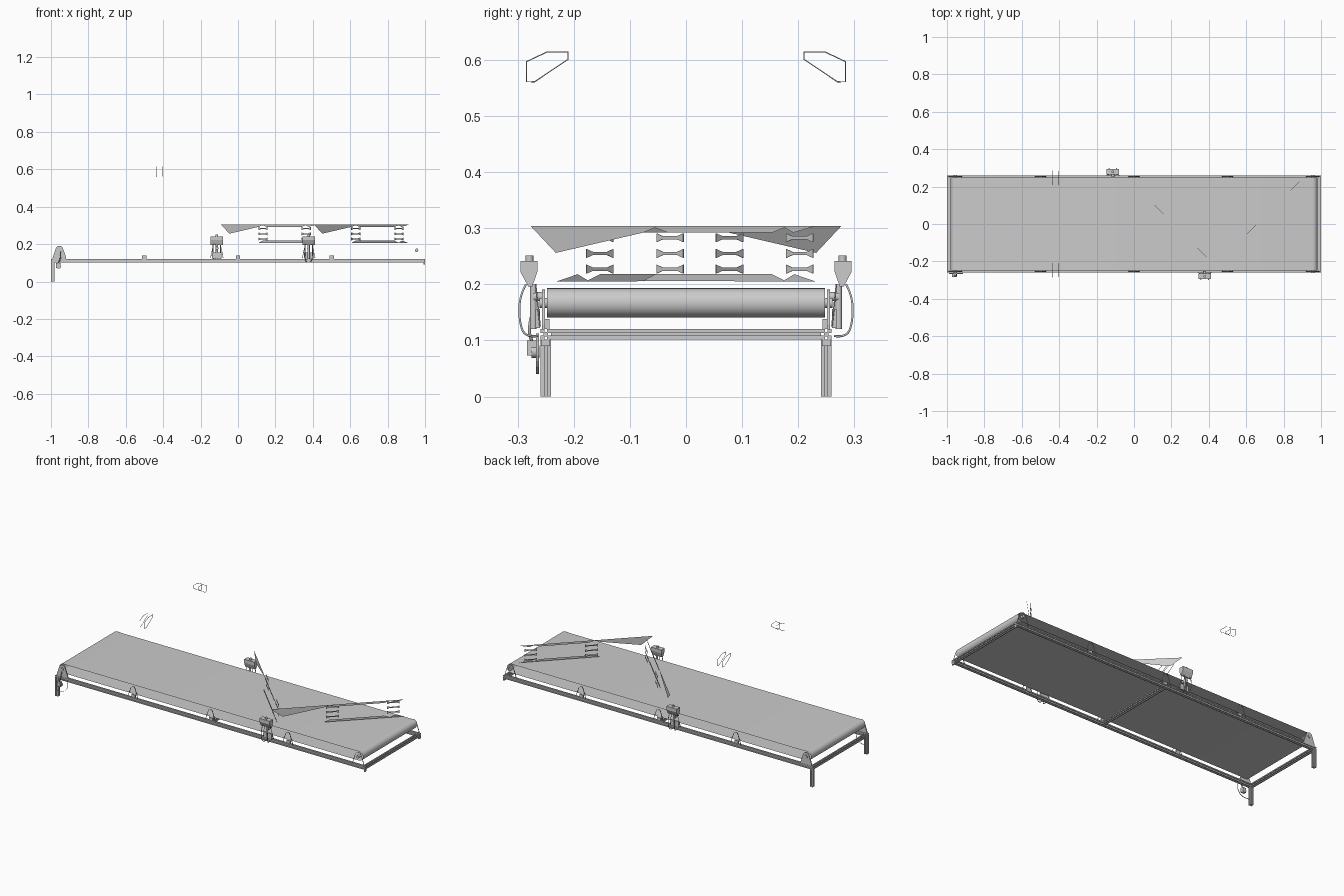
import bpy, bmesh, math
from mathutils import Vector, Matrix

if "Cube" in bpy.data.objects:
    bpy.data.objects.remove(bpy.data.objects["Cube"])


def finish(name, bm, smooth=False):
    me = bpy.data.meshes.new(name)
    bm.to_mesh(me)
    bm.free()
    ob = bpy.data.objects.new(name, me)
    bpy.context.collection.objects.link(ob)
    if smooth:
        bpy.ops.object.select_all(action='DESELECT')
        ob.select_set(True)
        bpy.context.view_layer.objects.active = ob
        bpy.ops.object.shade_smooth_by_angle(angle=math.radians(40))
    return ob


def prism(name, pts, origin, u, v, w, depth, caps=True, smooth=False):
    """Extrude a 2D profile (u, v axes) by depth along w."""
    bm = bmesh.new()
    o, u, v, w = map(Vector, (origin, u, v, w))
    a = [bm.verts.new(o + u * p + v * q) for p, q in pts]
    b = [bm.verts.new(x.co + w * depth) for x in a]
    n = len(a)
    for i in range(n):
        j = (i + 1) % n
        bm.faces.new((a[i], a[j], b[j], b[i]))
    if caps:
        bm.faces.new(a[::-1])
        bm.faces.new(b)
        bmesh.ops.recalc_face_normals(bm, faces=bm.faces)
    return finish(name, bm, smooth)


def box(name, x0, x1, y0, y1, z0, z1):
    return prism(name, [(x0, y0), (x1, y0), (x1, y1), (x0, y1)], (0, 0, z0), X, Y, Z, z1 - z0)


def cyl(name, c, axis, r, length, seg=20):
    bm = bmesh.new()
    rot = Vector((0, 0, 1)).rotation_difference(Vector(axis)).to_matrix().to_4x4()
    bmesh.ops.create_cone(bm, cap_ends=True, segments=seg, radius1=r, radius2=r,
                          depth=length, matrix=Matrix.Translation(c) @ rot)
    return finish(name, bm, True)


def tube(name, pts, r, cyclic=False, kind='POLY'):
    cu = bpy.data.curves.new(name, 'CURVE')
    cu.dimensions = '3D'
    cu.bevel_depth, cu.bevel_resolution, cu.resolution_u = r, 1, 8
    sp = cu.splines.new(kind)
    sp.points.add(len(pts) - 1)
    for p, c in zip(sp.points, pts):
        p.co = (*c, 1)
    sp.use_cyclic_u = cyclic
    if kind == 'NURBS':
        sp.order_u, sp.use_endpoint_u = 3, True
    ob = bpy.data.objects.new(name, cu)
    bpy.context.collection.objects.link(ob)
    return ob


X, Y, Z = (1, 0, 0), (0, 1, 0), (0, 0, 1)

# slotted aluminium section used for the whole frame
h, s, d = .009, .0025, .005
side = [(-h, -h), (-s, -h), (-s, -h + d), (s, -h + d), (s, -h)]
slot = []
for k in range(4):
    c, sn = round(math.cos(k * math.pi / 2)), round(math.sin(k * math.pi / 2))
    slot += [(p * c - q * sn, p * sn + q * c) for p, q in side]

for sy, tag in ((-1, 'front'), (1, 'back')):
    y = sy * .25
    prism(tag + '_rail', slot, (-1, y, .111), Y, Z, X, 2)
    prism(tag + '_leg', slot, (-.991, y, 0), X, Y, Z, .102)
    box(tag + '_foot', .993, 1, y - .008, y + .008, .09, .102)
for x in (-.991, 0, .991):
    prism('cross_bar', slot, (x, -.241, .111), X, Z, Y, .482)

# open belt loop
ZC, R, XE = .167, .026, .955
loop = []
for cx, a0 in ((XE, -90), (-XE, 90)):
    for i in range(17):
        a = math.radians(a0 + i * 180 / 16)
        loop.append((cx + R * math.cos(a), ZC + R * math.sin(a)))
prism('belt', loop, (0, .248, 0), X, Z, (0, -1, 0), .496, caps=False, smooth=True)


# side plates and bearings
def bracket_profile(base, top, r):
    arc = [(r * math.cos(math.radians(a)), top - r + r * math.sin(math.radians(a)))
           for a in range(20, 161, 20)]
    return [(-base, .12), (base, .12), (base, .128)] + arc + [(-base, .128)]


for sy in (-1, 1):
    Yo = (0, sy, 0)
    y0 = sy * .251
    prism('drive_side_plate', bracket_profile(.036, .191, .02), (-.955, y0, 0), X, Z, Yo, .006)
    prism('idler_side_plate', bracket_profile(.036, .191, .02), (.955, y0, 0), X, Z, Yo, .006, caps=False)
    for x in (-.5, 0, .5):
        prism('belt_support', bracket_profile(.03, .187, .014), (x, y0, 0), X, Z, Yo, .006, caps=False)
        box('support_tab', x - .012, x + .012, sy * .247 - .004, sy * .247 + .004, .12, .138)
    for x in (-XE, XE):
        cyl('bearing', (x, sy * .254, ZC), Y, .009, .014)

# drive motor beside the front leg
fan = [(-.04, .112), (-.04, .04), (-.012, .04)]
fan += [(-.012 + .046 * math.sin(math.radians(a)), .086 - .046 * math.cos(math.radians(a)))
        for a in range(15, 91, 15)] + [(.034, .112)]
prism('motor_plate', fan, (-.948, -.262, 0), X, Z, (0, -1, 0), .005, caps=False)
cyl('motor_shaft', (-.958, -.268, .08), Y, .011, .014)
box('motor_body', -.972, -.95, -.283, -.266, .073, .1)
tube('motor_cable', [(-.96, -.275, .1), (-.945, -.285, .12), (-.95, -.27, .16)], .003, kind='NURBS')

# sensor heads, one on each side
body = [(.265, .242), (.295, .242), (.295, .222), (.281, .196), (.274, .196), (.265, .222)]
for x, sy in ((-.113, 1), (.378, -1)):
    Yo = (0, sy, 0)
    prism('sensor_head', body, (x - .033, 0, 0), Yo, Z, X, .066)
    cyl('sensor_cap', (x, sy * .279, .246), Z, .007, .01)
    box('sensor_mount', x - .026, x + .026, *sorted((sy * .26, sy * .268)), .122, .156)
    cyl('sensor_post', (x, sy * .272, .16), Z, .006, .08)
    cyl('sensor_pin', (x, sy * .262, .178), Y, .008, .02)
    for k in (-1, 1):
        tube('sensor_stay', [(x + k * .034, sy * .26, .125), (x + k * .018, sy * .268, .2)], .0015)
        tube('sensor_cable', [(x + k * .02, sy * .285, .2), (x + k * .02, sy * .297, .18),
                              (x + k * .02, sy * .297, .13), (x + k * .015, sy * .285, .105),
                              (x + k * .01, sy * .264, .108)], .002, kind='NURBS')

# diagonal diverter sheets: t runs along x, y follows at 45 degrees
top = [(0, .304), (.045, .256), (.2, .292), (.222, .301), (.245, .292), (.43, .292),
       (.453, .301), (.468, .292), (.508, .304)]
bottom = [(.2, .206), (.222, .218), (.43, .218), (.452, .207), (.47, .218), (.508, .205)]
bow = [(-.024, -.008), (-.013, -.003), (.013, -.003), (.024, -.008),
       (.024, .008), (.013, .003), (-.013, .003), (-.024, .008)]
for x0, sy in ((-.091, -1), (.406, 1)):
    along = Vector((1, sy, 0))
    start = Vector((x0, -sy * .277, 0))
    for name, pts in (('diverter_top', top), ('diverter_bottom', bottom)):
        bm = bmesh.new()
        bm.faces.new([bm.verts.new(start + along * t + Vector((0, 0, z))) for t, z in pts])
        finish(name, bm)
    # stacked hinge clips beside each sheet
    off = Vector((0, .024, 0))
    for t in (.224, .455):
        for z in (.283, .255, .227):
            o = start + along * t + off + Vector((0, 0, z))
            prism('diverter_clip', bow, o, along, Z, (-.7 * sy, .7, 0), .0015)

# floating reflector outlines above the belt
outline = [(.21, .614), (.248, .614), (.284, .597), (.284, .561), (.27, .561), (.21, .601)]
for sy in (-1, 1):
    for x in (-.437, -.404):
        tube('reflector_rim', [(x, sy * y, z) for y, z in outline], .0012, cyclic=True)
